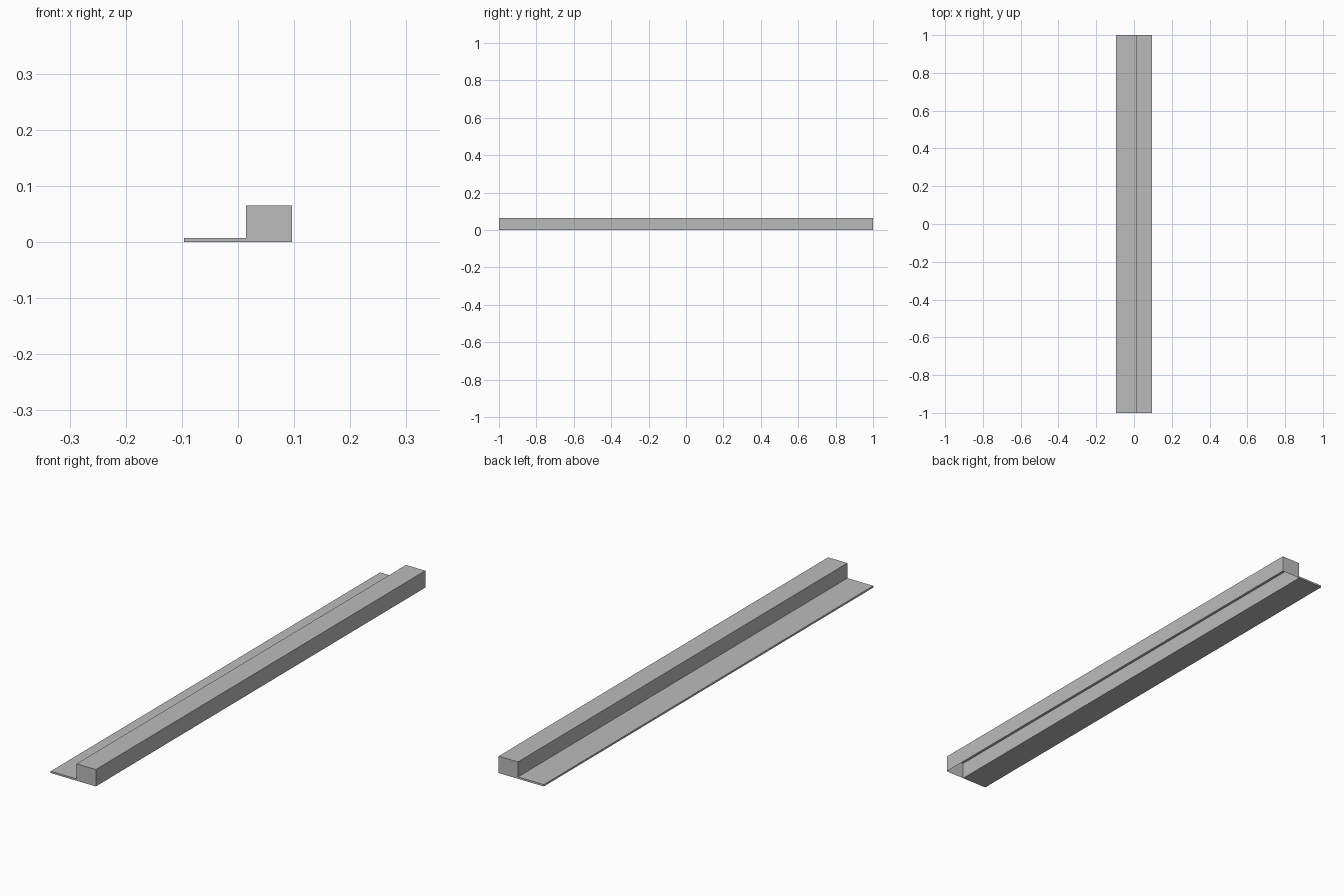
import bpy
import bmesh

cube = bpy.data.objects.get("Cube")
if cube:
    bpy.data.objects.remove(cube, do_unlink=True)

grey = bpy.data.materials.new("plain grey")
grey.use_nodes = True
colour = (0.5, 0.5, 0.5, 1.0)
grey.diffuse_color = colour
grey.node_tree.nodes["Principled BSDF"].inputs["Base Color"].default_value = colour

SEAM = 0.014     # where the flat flange meets the raised channel
HALF = 0.096     # half of the overall width


def block(name, x0, x1, height, open_below=False):
    """Full-length box from x0 to x1 standing on the ground."""
    bm = bmesh.new()
    bmesh.ops.create_cube(bm, size=1)
    for v in bm.verts:
        v.co.x = x1 if v.co.x > 0 else x0
        v.co.y = 1 if v.co.y > 0 else -1
        v.co.z = height if v.co.z > 0 else 0
    bm.normal_update()
    if open_below:
        under = [f for f in bm.faces if f.normal.z < -0.5]
        bmesh.ops.delete(bm, geom=under, context="FACES_ONLY")
    mesh = bpy.data.meshes.new(name)
    bm.to_mesh(mesh)
    bm.free()
    mesh.materials.append(grey)
    obj = bpy.data.objects.new(name, mesh)
    bpy.context.collection.objects.link(obj)
    return obj


# Thin flat flange
block("flange", -HALF, SEAM, 0.007)

# Raised hollow channel, open underneath
block("channel", SEAM, HALF, 0.065, open_below=True)
